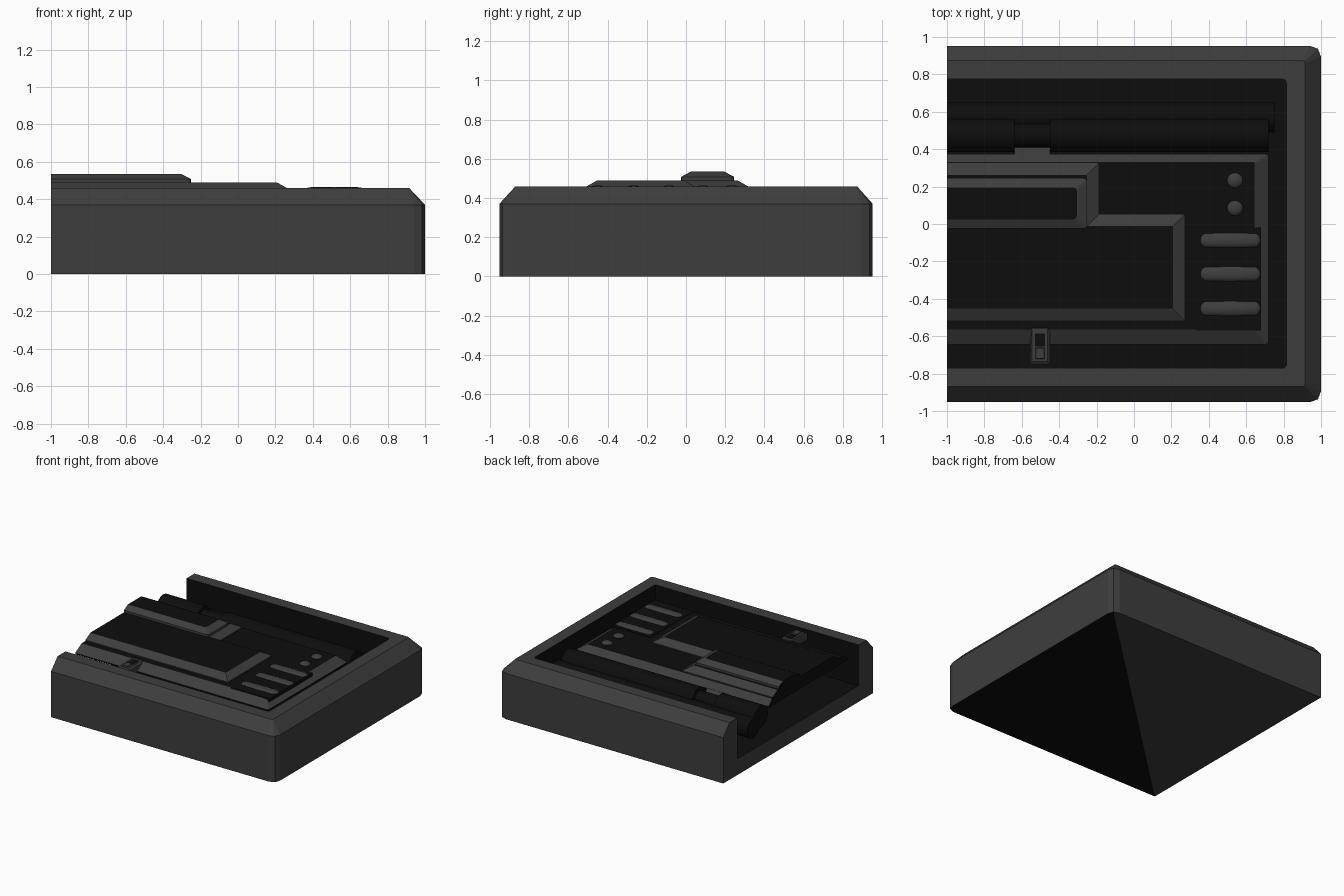
import bpy, bmesh, math
from mathutils import Matrix

if "Cube" in bpy.data.objects:
    bpy.data.objects.remove(bpy.data.objects["Cube"], do_unlink=True)


def material(name, value):
    m = bpy.data.materials.new(name)
    m.use_nodes = True
    colour = (value, value, value, 1)
    m.diffuse_color = colour
    m.node_tree.nodes["Principled BSDF"].inputs["Base Color"].default_value = colour
    return m


MATS = [material("casing grey", 0.048), material("panel black", 0.004)]
GREY, BLACK = 0, 1


def finish(name, bm):
    bmesh.ops.recalc_face_normals(bm, faces=bm.faces)
    mesh = bpy.data.meshes.new(name)
    bm.to_mesh(mesh)
    bm.free()
    for m in MATS:
        mesh.materials.append(m)
    ob = bpy.data.objects.new(name, mesh)
    bpy.context.collection.objects.link(ob)
    return ob


def loft(name, rings, bands, top, bottom, end=GREY, split=None):
    """Skin a stack of (outline, z) rings; the last side of each outline closes the end."""
    bm = bmesh.new()
    loops = [[bm.verts.new((x, y, z)) for x, y in path] for path, z in rings]

    def face(verts, mat):
        bm.faces.new(verts).material_index = mat
    for a, b, mat in zip(loops, loops[1:], bands):
        for i in range(len(a) - 1):
            face((a[i], a[i + 1], b[i + 1], b[i]), mat)
    face([l[0] for l in loops] + [l[-1] for l in reversed(loops)], end)
    face(loops[-1], top)
    if split:
        face(loops[0][:split + 1], BLACK)
        face(loops[0][split:] + loops[0][:1], bottom)
    else:
        face(loops[0], bottom)
    return finish(name, bm)


def outline(x, y0, y1, cut, left=-1):
    """Rectangle from the left edge to x, with two softened right corners."""
    s = cut * 0.27
    return [(left, y0), (x - cut, y0), (x - s, y0 + s), (x, y0 + cut),
            (x, y1 - cut), (x - s, y1 - s), (x - cut, y1), (left, y1)]


def rect(x0, x1, y0, y1):
    return [(x0, y0), (x1, y0), (x1, y1), (x0, y1)]


def box(name, x0, x1, y0, y1, z0, z1, mat):
    r = rect(x0, x1, y0, y1)
    return loft(name, [(r, z0), (r, z1)], [mat], mat, mat, mat)


# Open-ended casing with chamfered rim and deep recess
wall = outline(1, -0.953, 0.953, 0.06)
well = outline(0.815, -0.77, 0.775, 0.02)
loft("casing",
     [(wall, 0), (wall, 0.37), (outline(0.915, -0.87, 0.873, 0.012), 0.46),
      (well, 0.46), (well, 0.13)],
     [GREY, GREY, GREY, BLACK], BLACK, GREY, split=5)

# Thin raised deck with sloping grey border
deck = outline(0.72, -0.645, 0.375, 0.02)
loft("deck", [(deck, 0.39), (deck, 0.4), (outline(0.645, -0.565, 0.33, 0.005), 0.447)],
     [BLACK, GREY], BLACK, BLACK, BLACK)
# The border runs further down between the two rear pipes
loft("deck_tab", [(rect(-0.64, -0.45, 0.345, 0.41), 0.36),
                  (rect(-0.64, -0.45, 0.345, 0.375), 0.402)], [GREY], GREY, BLACK)


# Stepped armour plate
def step(d):
    return [(-1, -0.515 + d), (0.27 - d, -0.515 + d), (0.27 - d, 0.05 - d),
            (-0.19 - d, 0.05 - d), (-0.19 - d, 0.325 - d), (-1, 0.325 - d)]


loft("stepped_plate", [(step(0), 0.43), (step(0), 0.455), (step(0.062), 0.49)],
     [GREY, GREY], BLACK, BLACK, BLACK)

# Long bar on the plate
bar = outline(-0.25, -0.025, 0.245, 0.02)
loft("top_bar", [(bar, 0.48), (bar, 0.508), (outline(-0.305, 0.025, 0.195, 0.02), 0.535)],
     [GREY, GREY], BLACK, BLACK, BLACK)

# Button tray and rounded buttons
box("button_tray", 0.335, 0.68, -0.57, -0.02, 0.4, 0.45, BLACK)


def button(name, x, y, radius, stretch):
    """Low dome, or a capsule when its hemispheres are pulled apart."""
    bm = bmesh.new()
    bmesh.ops.create_uvsphere(bm, u_segments=12, v_segments=8, radius=radius,
                              matrix=Matrix.Rotation(math.pi / 2, 4, 'Y'))
    for v in bm.verts:
        v.co.z *= 0.5
        if abs(v.co.x) > 0.001:
            v.co.x += math.copysign(stretch, v.co.x)
    for f in bm.faces:
        f.smooth = True
    bmesh.ops.translate(bm, verts=bm.verts, vec=(x, y, 0.444))
    return finish(name, bm)


for i, y in enumerate((-0.087, -0.267, -0.452)):
    button(f"long_button_{i + 1}", 0.515, y, 0.043, 0.12)
for i, y in enumerate((0.233, 0.085)):
    button(f"round_button_{i + 1}", 0.54, y, 0.043, 0)

# Toggle switch across the front channel
base = rect(-0.557, -0.45, -0.75, -0.55)
rim = rect(-0.545, -0.462, -0.735, -0.56)
loft("switch_housing", [(base, 0.39), (base, 0.44), (rim, 0.452)],
     [GREY, GREY], GREY, GREY)
box("switch_slot", -0.53, -0.475, -0.655, -0.585, 0.445, 0.455, BLACK)
loft("switch_lever", [(rect(-0.53, -0.475, -0.725, -0.655), 0.445),
                      (rect(-0.525, -0.48, -0.72, -0.665), 0.46)], [GREY], GREY, GREY)


# Pipes running along the rear channel
def pipe(name, x0, x1, y, z, radius):
    bm = bmesh.new()
    bmesh.ops.create_cone(bm, cap_ends=True, segments=16, radius1=radius, radius2=radius,
                          depth=x1 - x0, matrix=Matrix.Translation(((x0 + x1) / 2, y, z))
                          @ Matrix.Rotation(math.pi / 2, 4, 'Y'))
    for f in bm.faces:
        f.material_index = BLACK
        f.smooth = len(f.verts) == 4
    return finish(name, bm)


pipe("rear_pipe_short", -1, -0.64, 0.475, 0.355, 0.09)
pipe("rear_pipe_long", -0.45, 0.72, 0.475, 0.355, 0.09)
pipe("rear_pipe_core", -0.66, -0.43, 0.475, 0.355, 0.063)
pipe("lower_pipe", -1, 0.75, 0.57, 0.3, 0.08)
